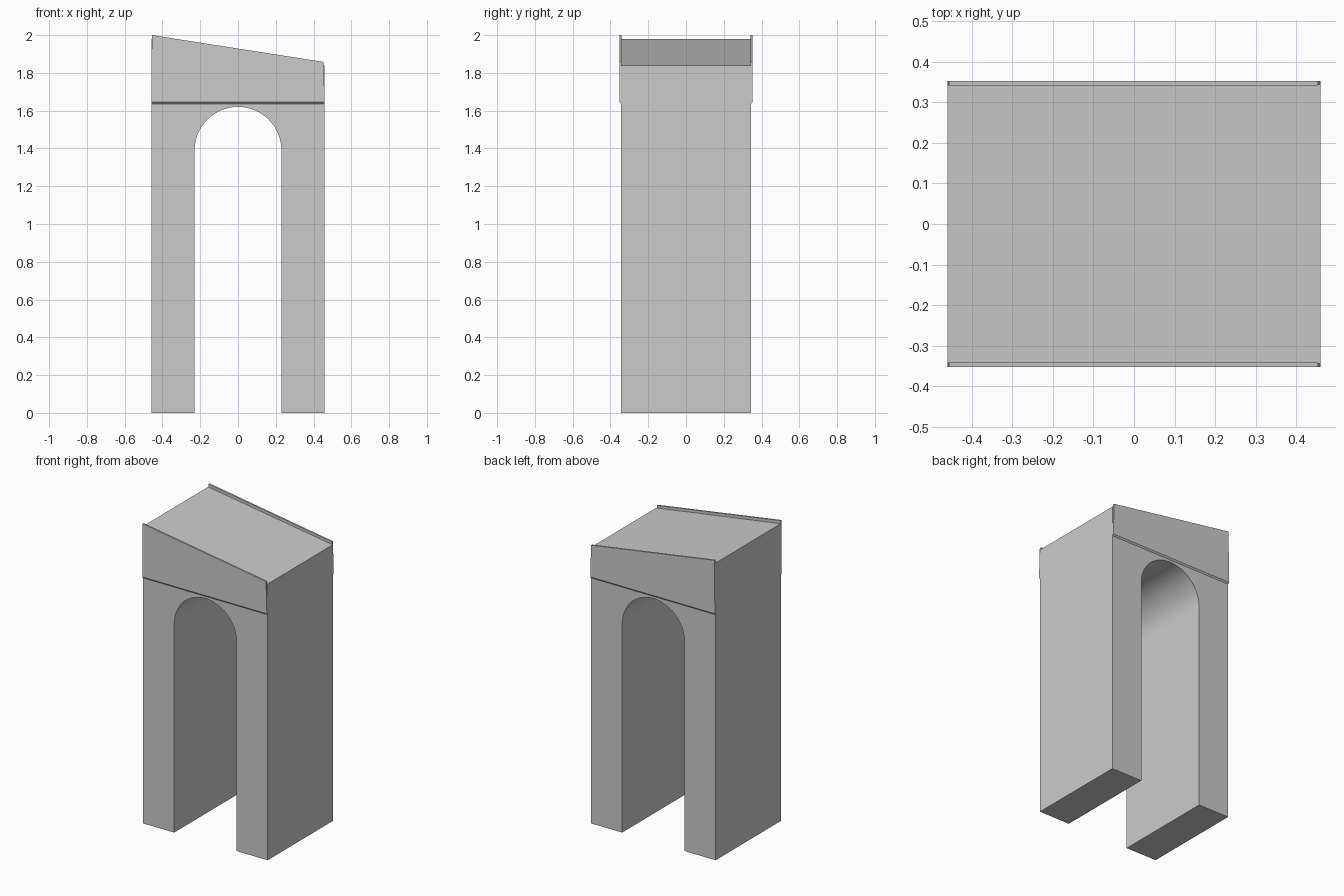
import bpy, bmesh, math

if "Cube" in bpy.data.objects:
    bpy.data.objects.remove(bpy.data.objects["Cube"])

HALF_W, HALF_D = 0.459, 0.343
ARCH_R, SPRING = 0.23, 1.39
SEGMENTS = 32


def finish(name, bm):
    bmesh.ops.recalc_face_normals(bm, faces=bm.faces)
    mesh = bpy.data.meshes.new(name)
    bm.to_mesh(mesh)
    bm.free()
    obj = bpy.data.objects.new(name, mesh)
    bpy.context.collection.objects.link(obj)
    return obj


def loft(name, near, far):
    """Solid between two matching outlines of 3D points."""
    bm = bmesh.new()
    a = [bm.verts.new(p) for p in near]
    b = [bm.verts.new(p) for p in far]
    caps = [bm.faces.new(a), bm.faces.new(b[::-1])]
    for i in range(len(a)):
        j = (i + 1) % len(a)
        bm.faces.new((a[j], a[i], b[i], b[j]))
    bm.normal_update()  # concave caps need valid normals to triangulate
    bmesh.ops.triangulate(bm, faces=caps)
    return finish(name, bm)


# Gateway body: two legs, round arch and sloping roof in one profile
arch = [(ARCH_R * math.cos(math.pi * i / SEGMENTS),
         SPRING + ARCH_R * math.sin(math.pi * i / SEGMENTS))
        for i in range(SEGMENTS + 1)]
profile = ([(-HALF_W, 0), (-HALF_W, 1.98), (HALF_W, 1.84), (HALF_W, 0), (ARCH_R, 0)]
           + arch + [(-ARCH_R, 0)])
loft("arch_body",
     [(x, -HALF_D, z) for x, z in profile],
     [(x, HALF_D, z) for x, z in profile])

# Thin fascia boards, front and back, with a bevelled lower edge and a raised lip
for name, side in (("front_fascia", -1), ("back_fascia", 1)):
    def outline(y, bottom):
        return [(-HALF_W, side * y, bottom), (HALF_W, side * y, bottom),
                (0.453, side * y, 1.858), (-0.456, side * y, 2.0)]
    loft(name, outline(0.341, 1.633), outline(0.352, 1.645))
